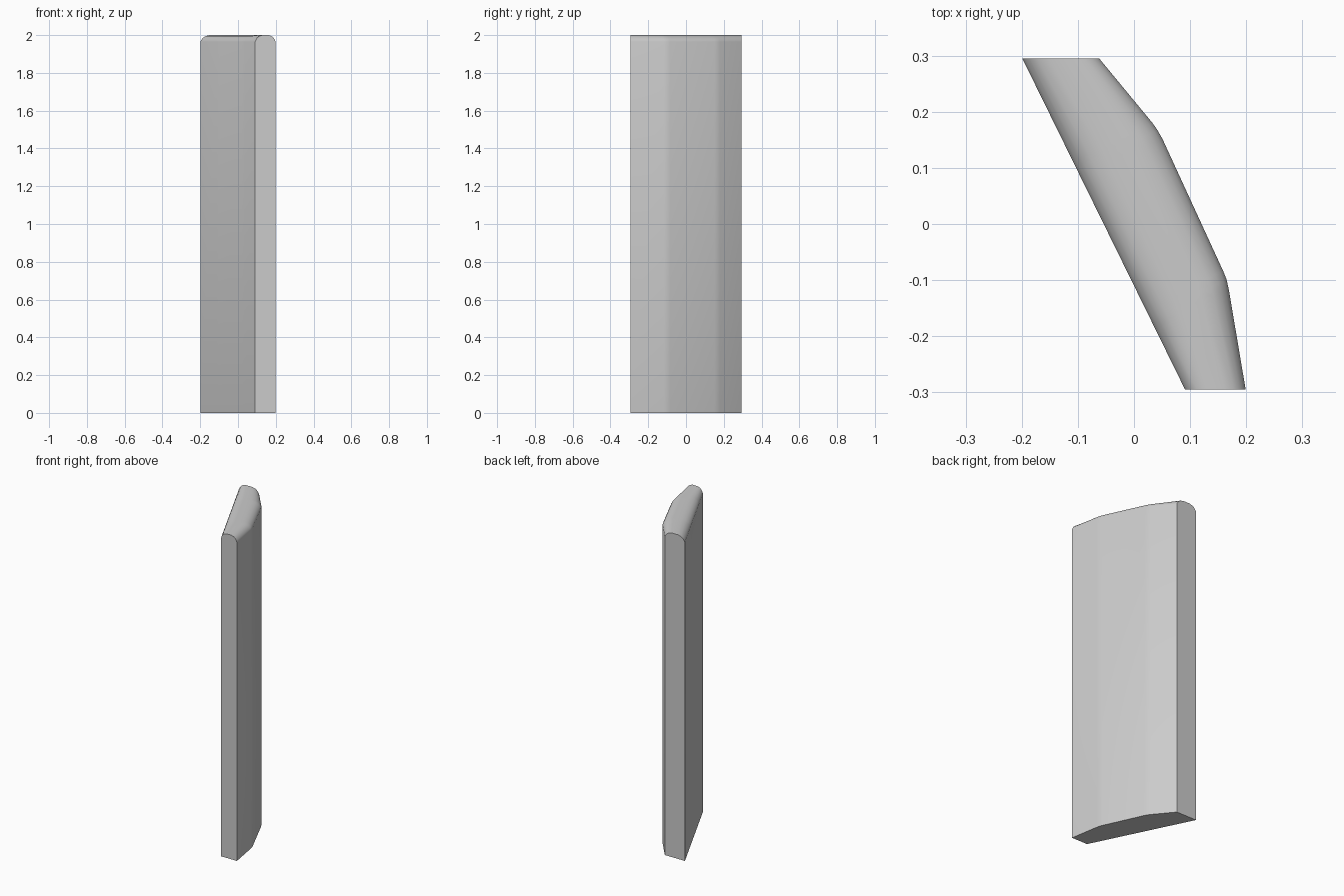
import bpy, bmesh, math
from mathutils import Vector

if "Cube" in bpy.data.objects:
    bpy.data.objects.remove(bpy.data.objects["Cube"])

# Straight inner side of the plan, and bowed outer side with softened corners
inner_a, inner_b = Vector((-0.199, 0.295)), Vector((0.091, -0.295))
outer = [(-0.062, 0.295), (0.033, 0.180), (0.042, 0.167), (0.051, 0.151),
         (0.159, -0.084), (0.165, -0.099), (0.169, -0.117), (0.199, -0.295)]

# Rounded crown across the thickness: (fraction, height)
half = [(0, 1.965), (0.04, 1.976), (0.1, 1.986), (0.2, 1.995), (0.35, 2.0)]
crown = half + [(1 - t, z) for t, z in reversed(half)]

bm = bmesh.new()
axis = inner_b - inner_a
sections = []
for i, o in enumerate(outer):
    o = Vector(o)
    s = (o - inner_a).dot(axis) / axis.length_squared
    s = 0 if i == 0 else 1 if i == len(outer) - 1 else s
    n = inner_a + axis * s
    ring = [bm.verts.new((*n.lerp(o, t), z)) for t, z in crown]
    ring += [bm.verts.new((*o, 0)), bm.verts.new((*n, 0))]
    sections.append(ring)

# Skin between sections, flat end caps
for a, b in zip(sections, sections[1:]):
    for j in range(len(a)):
        k = (j + 1) % len(a)
        bm.faces.new((a[j], a[k], b[k], b[j]))
bm.faces.new(sections[0])
bm.faces.new(sections[-1])
bmesh.ops.recalc_face_normals(bm, faces=bm.faces)

mesh = bpy.data.meshes.new("curved_slab")
bm.to_mesh(mesh)
bm.free()
slab = bpy.data.objects.new("curved_slab", mesh)
bpy.context.collection.objects.link(slab)
bpy.context.view_layer.objects.active = slab
slab.select_set(True)
bpy.ops.object.shade_smooth_by_angle(angle=math.radians(30))
